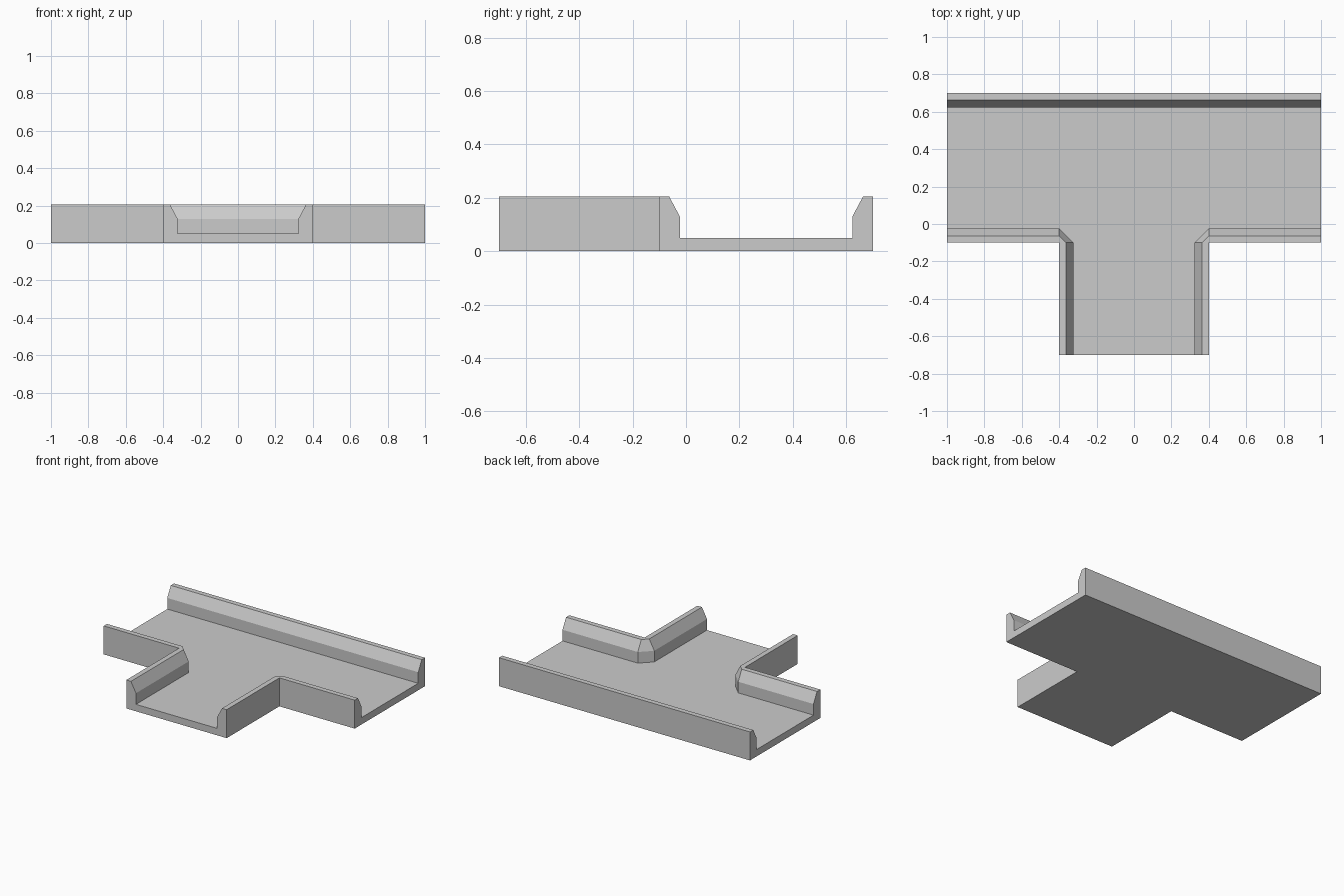
import bpy, bmesh

if "Cube" in bpy.data.objects:
    bpy.data.objects.remove(bpy.data.objects["Cube"])

# Wall cross-section: (distance inwards from outer face, height)
PROFILE = [(0, 0), (0, 0.205), (0.037, 0.205), (0.077, 0.13), (0.077, 0.05)]

# Wall runs: (outer x, outer y, inward dx, inward dy), anticlockwise round the T
back = [(1, 0.7, 0, -1), (-1, 0.7, 0, -1)]
left = [(-1, -0.1, 0, 1), (-0.4, -0.1, 0, 1), (-0.4, -0.1, 1, 0), (-0.4, -0.7, 1, 0)]
right = [(-x, y, -dx, dy) for x, y, dx, dy in reversed(left)]

bm = bmesh.new()
outer, inner = [], []


def sweep_wall(stations):
    """Sweep the wall section along its stations, noting both bottom edges."""
    rings = [[bm.verts.new((x + dx * d, y + dy * d, z)) for d, z in PROFILE]
             for x, y, dx, dy in stations]
    for a, b in zip(rings, rings[1:]):
        for i in range(len(PROFILE) - 1):
            bm.faces.new((a[i], a[i + 1], b[i + 1], b[i]))
    outer.extend(r[0] for r in rings)
    inner.extend(r[-1] for r in rings)


for run in (back, left, right):
    sweep_wall(run)

# Floor and underside
bm.faces.new(inner)
bm.faces.new(list(reversed(outer)))

# Merge the corner pivots, then cap the three open channel ends
bmesh.ops.remove_doubles(bm, verts=bm.verts[:], dist=0.0001)
bmesh.ops.holes_fill(bm, edges=[e for e in bm.edges if e.is_boundary], sides=0)
bmesh.ops.recalc_face_normals(bm, faces=bm.faces[:])

mesh = bpy.data.meshes.new("t_junction_channel")
bm.to_mesh(mesh)
bm.free()
bpy.context.collection.objects.link(bpy.data.objects.new("t_junction_channel", mesh))
